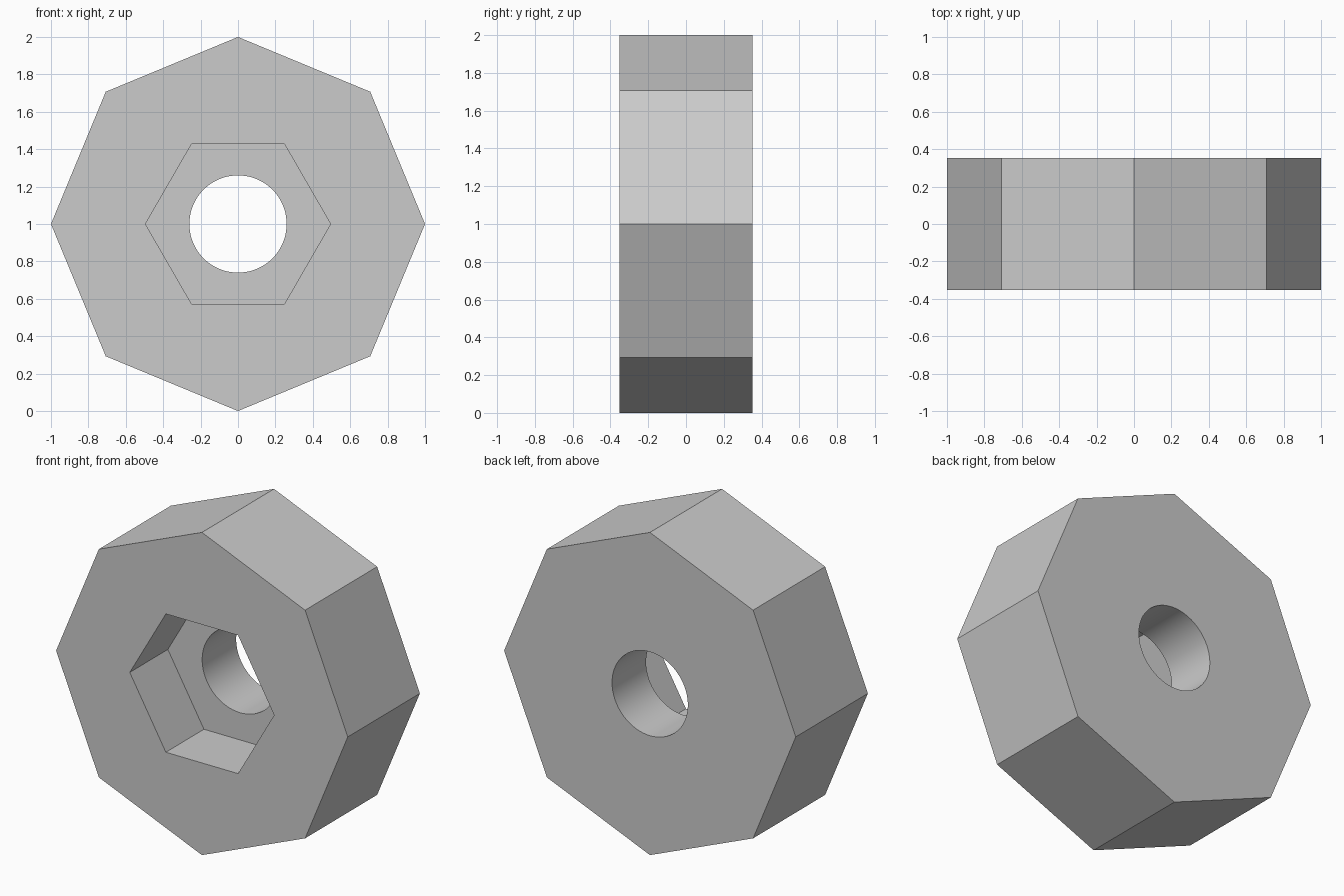
import bpy
import math

DEPTH = 0.706
FRONT = -DEPTH / 2
POCKET_FLOOR = 0.02

cube = bpy.data.objects.get("Cube")
if cube:
    bpy.data.objects.remove(cube, do_unlink=True)

grey = bpy.data.materials.new("light_grey")
grey.use_nodes = True
colour = (0.6, 0.6, 0.6, 1)
grey.diffuse_color = colour
for node in grey.node_tree.nodes:
    if node.type == "BSDF_PRINCIPLED":
        node.inputs["Base Color"].default_value = colour


def prism(name, sides, radius, y_front, y_back, turn=0.0):
    """Regular prism lying along the y axis, centred at height 1."""
    bpy.ops.mesh.primitive_cylinder_add(
        vertices=sides, radius=radius, depth=y_back - y_front,
        location=(0, (y_front + y_back) / 2, 1),
        rotation=(math.radians(90), turn, 0))
    obj = bpy.context.object
    obj.name = obj.data.name = name
    obj.data.materials.append(grey)
    return obj


# Octagonal body with a point at the top
body = prism("octagonal_knob", 8, 1.0, FRONT, -FRONT)

# Hexagonal nut pocket in the front, round bore all the way through
cutters = [
    prism("hex_pocket_cutter", 6, 0.495, FRONT - 0.2, POCKET_FLOOR, math.radians(30)),
    prism("bore_cutter", 64, 0.26, FRONT - 0.3, -FRONT + 0.3),
]
bpy.ops.object.select_all(action="DESELECT")
body.select_set(True)
bpy.context.view_layer.objects.active = body
for cutter in cutters:
    cutter.hide_render = True
    cut = body.modifiers.new(cutter.name, "BOOLEAN")
    cut.operation = "DIFFERENCE"
    cut.solver = "EXACT"
    cut.object = cutter
    bpy.ops.object.modifier_apply(modifier=cut.name)
    bpy.data.objects.remove(cutter, do_unlink=True)

# Smooth bore, crisp edges everywhere else
bpy.ops.object.shade_smooth_by_angle(angle=math.radians(30))
